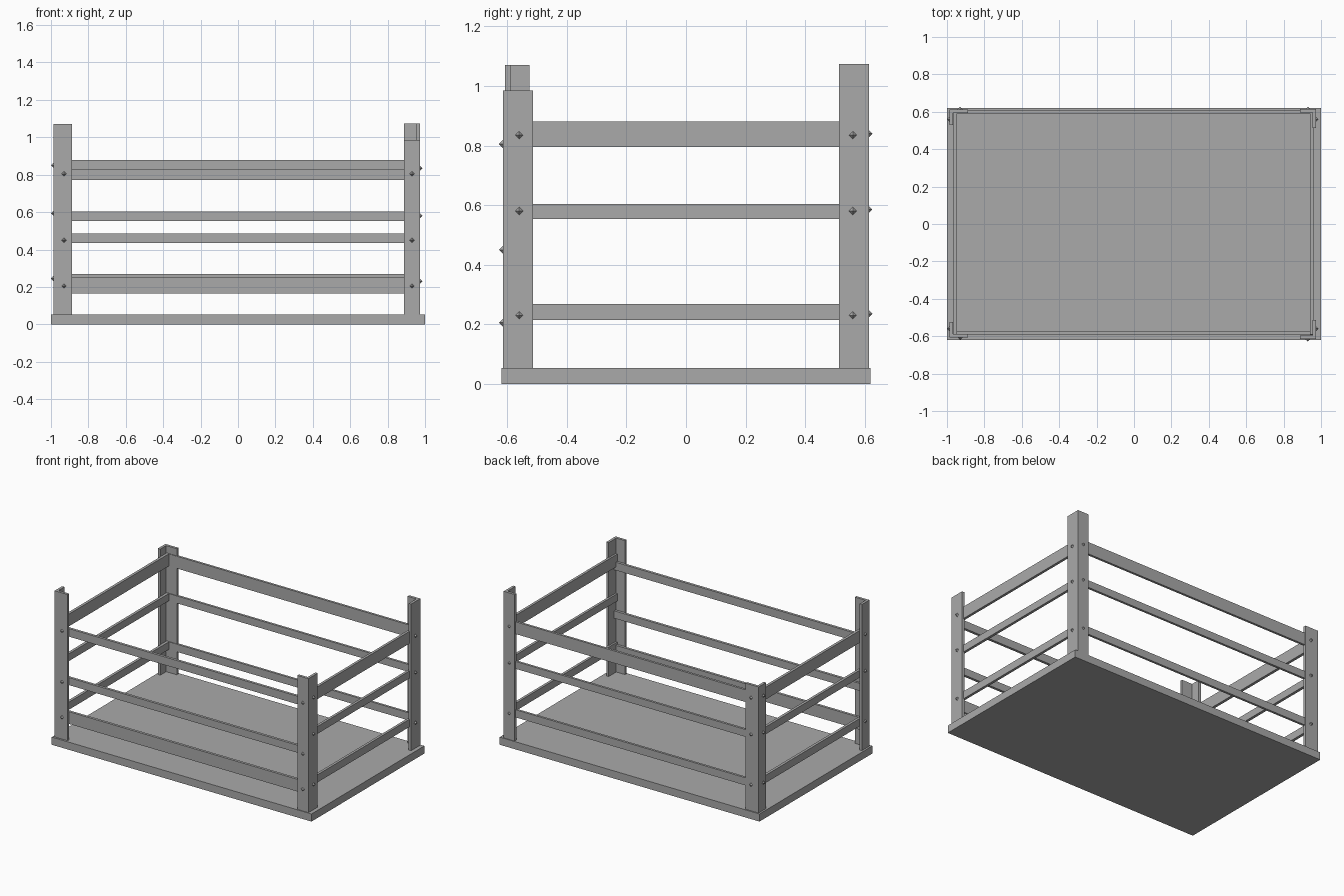
import bpy, bmesh
from mathutils import Matrix, Vector

if "Cube" in bpy.data.objects:
    bpy.data.objects.remove(bpy.data.objects["Cube"])

grey = bpy.data.materials.new("plain grey")
grey.diffuse_color = (0.40, 0.40, 0.40, 1)
grey.use_nodes = True
grey.node_tree.nodes["Principled BSDF"].inputs["Base Color"].default_value = grey.diffuse_color


def finish(name, bm):
    mesh = bpy.data.meshes.new(name)
    bm.to_mesh(mesh)
    bm.free()
    mesh.materials.append(grey)
    obj = bpy.data.objects.new(name, mesh)
    bpy.context.collection.objects.link(obj)
    return obj


def box(name, x, y, z):
    """Box spanning the given (low, high) ranges."""
    spans = [sorted(s) for s in (x, y, z)]
    centre = Vector([(a + b) / 2 for a, b in spans])
    size = [b - a for a, b in spans]
    bm = bmesh.new()
    bmesh.ops.create_cube(bm, size=1,
                          matrix=Matrix.Translation(centre) @ Matrix.Diagonal((*size, 1)))
    return finish(name, bm)


def angle_post(name, x, y, inner_x, inner_y, top, thick=0.018):
    """Upright made as an L-shaped profile with its outer corner at (x, y)."""
    tx = x - thick if x > 0 else x + thick
    ty = y - thick if y > 0 else y + thick
    profile = [(x, y), (inner_x, y), (inner_x, ty), (tx, ty), (tx, inner_y), (x, inner_y)]
    bm = bmesh.new()
    face = bm.faces.new([bm.verts.new((px, py, 0.05)) for px, py in profile])
    ext = bmesh.ops.extrude_face_region(bm, geom=[face])
    for v in ext["geom"]:
        if isinstance(v, bmesh.types.BMVert):
            v.co.z = top
    bmesh.ops.recalc_face_normals(bm, faces=bm.faces)
    return finish(name, bm)


def bolt(name, location):
    """Small eight-faced bolt head."""
    bm = bmesh.new()
    bmesh.ops.create_uvsphere(bm, u_segments=4, v_segments=2, radius=0.013,
                              matrix=Matrix.Translation(location))
    return finish(name, bm)


# Floor
box("floor", (-1, 1), (-0.62, 0.62), (0, 0.053))

# Corner posts, of uneven height
angle_post("front_left_post", -0.987, -0.607, -0.887, -0.525, 1.07)
angle_post("front_right_post", 0.973, -0.615, 0.888, -0.513, 0.985)
angle_post("back_left_post", -0.987, 0.612, -0.887, 0.53, 0.93)
angle_post("back_right_post", 0.973, 0.615, 0.888, 0.513, 1.073)

# Rails, fixed to the inside of the posts
front_rails = [(0.165, 0.25), (0.435, 0.487), (0.772, 0.828)]
other_rails = [(0.215, 0.268), (0.553, 0.604), (0.795, 0.88)]
for z in front_rails:
    box("front_rail", (-0.965, 0.955), (-0.575, -0.593), z)
for z in other_rails:
    box("back_rail", (-0.965, 0.955), (0.59, 0.606), z)
    box("left_rail", (-0.965, -0.946), (-0.59, 0.595), z)
    box("right_rail", (0.942, 0.96), (-0.59, 0.595), z)

# Bolts on the outside of the posts
for z in (0.205, 0.45, 0.805):
    bolt("front_bolt", (-0.93, -0.607, z))
    bolt("front_bolt", (0.93, -0.615, z))
for z in (0.235, 0.585, 0.84):
    for side in (-1, 1):
        bolt("back_bolt", (side * 0.93, 0.613, z))
        bolt("left_bolt", (-0.987, side * 0.56, z + 0.01))
        bolt("right_bolt", (0.973, side * 0.56, z - 0.005))
